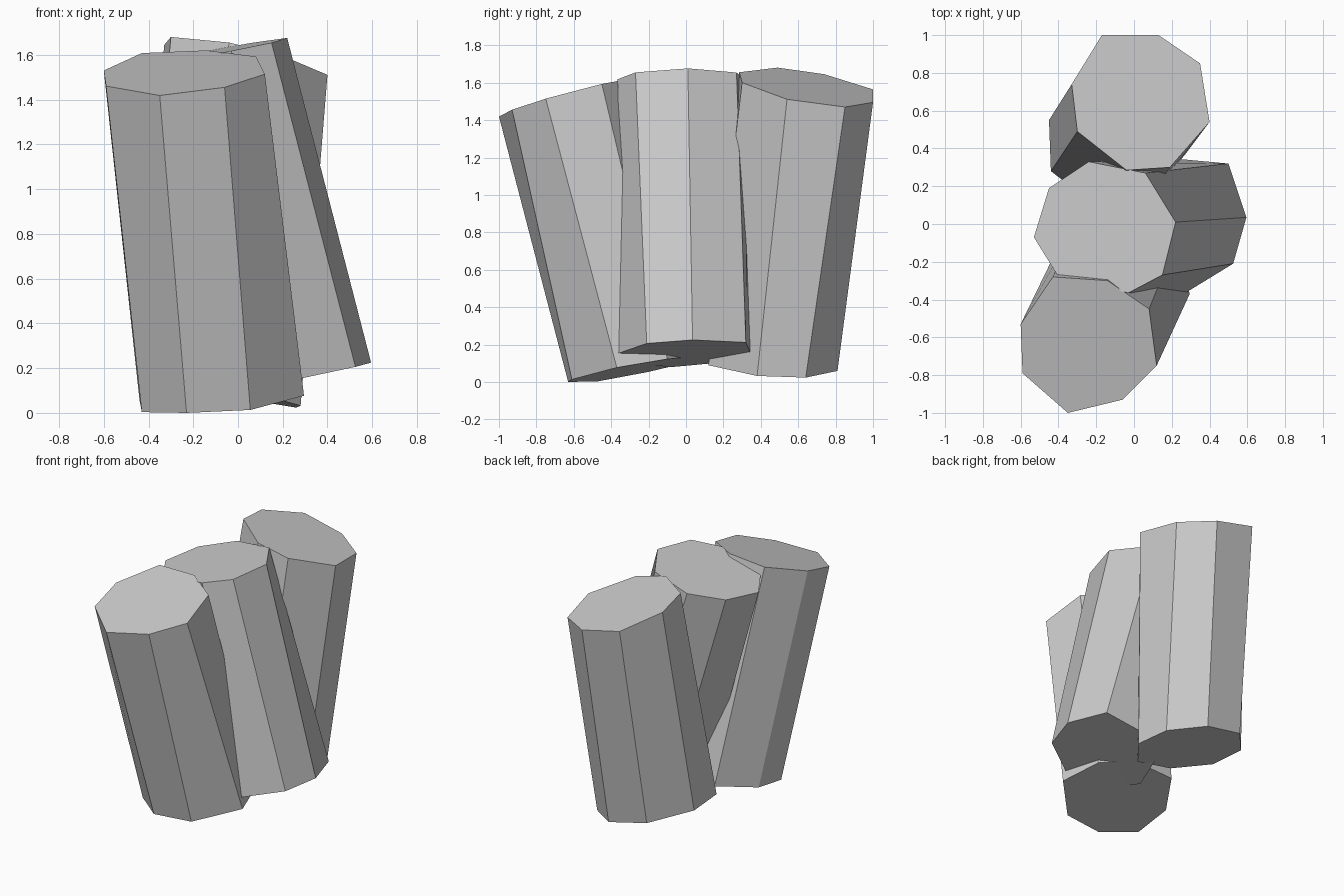
import bpy
import bmesh

if "Cube" in bpy.data.objects:
    bpy.data.objects.remove(bpy.data.objects["Cube"])


def column(name, top, top_plane, bottom, bottom_plane):
    """Eight-sided leaning column; each cap lies on a slanted plane z = a + b*x + c*y."""
    bm = bmesh.new()

    def ring(outline, plane):
        a, b, c = plane
        return [bm.verts.new((x, y, max(0.0, a + b * x + c * y))) for x, y in outline]

    upper, lower = ring(top, top_plane), ring(bottom, bottom_plane)
    bm.faces.new(upper)
    bm.faces.new(lower[::-1])
    n = len(upper)
    for i in range(n):
        j = (i + 1) % n
        bm.faces.new((lower[i], lower[j], upper[j], upper[i]))
    bmesh.ops.recalc_face_normals(bm, faces=bm.faces)
    mesh = bpy.data.meshes.new(name)
    bm.to_mesh(mesh)
    bm.free()
    bpy.context.collection.objects.link(bpy.data.objects.new(name, mesh))


# Front column, leaning forward and left
column("front_column",
       [(-.60, -.53), (-.59, -.79), (-.35, -1), (-.06, -.93),
        (.12, -.75), (.08, -.45), (-.14, -.30), (-.43, -.28)],
       (1.71, .06, .27),
       [(-.44, -.20), (-.43, -.47), (-.23, -.63), (.055, -.61),
        (.295, -.37), (.22, -.10), (.02, .05), (-.27, .06)],
       (.125, .075, .19))

# Middle column, leaning left
column("middle_column",
       [(-.53, -.07), (-.40, -.28), (-.03, -.365), (.15, -.27),
        (.22, .01), (.06, .27), (-.24, .33), (-.45, .19)],
       (1.635, .187, .03),
       [(-.12, -.08), (0, -.27), (.28, -.36), (.525, -.21),
        (.595, .035), (.50, .32), (.23, .345), (-.02, .20)],
       (.105, .20, .02))

# Back column, leaning back and right
column("back_column",
       [(.40, .54), (.35, .85), (.13, 1), (-.17, 1),
        (-.33, .74), (-.30, .49), (-.04, .285), (.19, .30)],
       (1.695, -.23, -.17),
       [(.28, .38), (.26, .64), (.05, .81), (-.24, .79),
        (-.45, .55), (-.44, .28), (-.22, .11), (.07, .12)],
       (.11, -.21, -.05))
